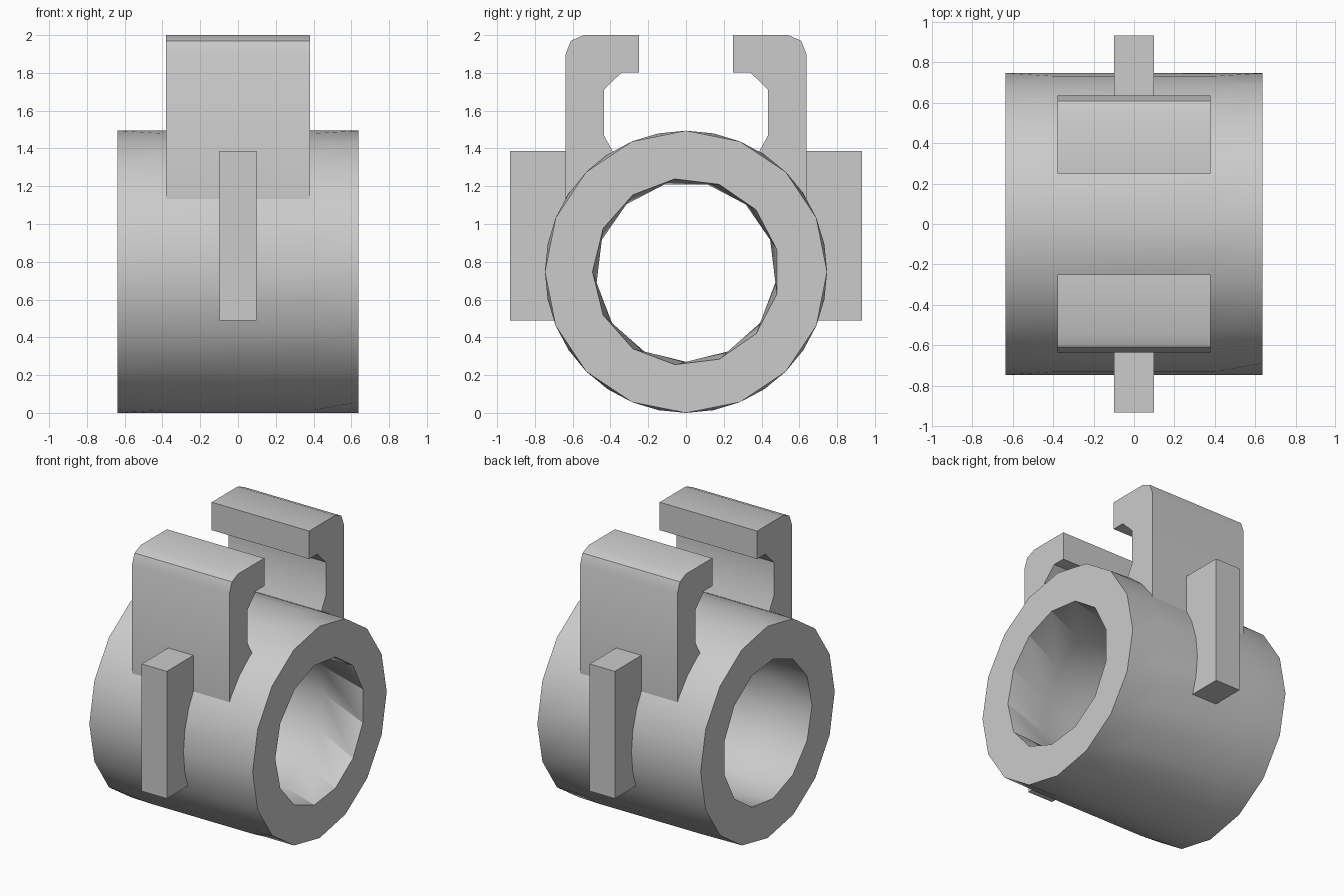
import bpy, bmesh, math

if "Cube" in bpy.data.objects:
    bpy.data.objects.remove(bpy.data.objects["Cube"], do_unlink=True)

grey = bpy.data.materials.new("plain_grey")
grey.use_nodes = True
GREY = (0.6, 0.6, 0.6, 1)
grey.diffuse_color = GREY
grey.node_tree.nodes["Principled BSDF"].inputs["Base Color"].default_value = GREY

AXIS_Z = 0.747
HALF_LENGTH = 0.637


def finish(name, bm):
    bmesh.ops.recalc_face_normals(bm, faces=bm.faces)
    mesh = bpy.data.meshes.new(name)
    bm.to_mesh(mesh)
    bm.free()
    mesh.materials.append(grey)
    obj = bpy.data.objects.new(name, mesh)
    bpy.context.collection.objects.link(obj)
    bpy.ops.object.select_all(action='DESELECT')
    obj.select_set(True)
    bpy.context.view_layer.objects.active = obj
    bpy.ops.object.shade_smooth_by_angle(angle=math.radians(30))


def extrude_profile(name, points, half_width):
    """Profile in the y-z plane, extruded along x."""
    bm = bmesh.new()
    face = bm.faces.new([bm.verts.new((-half_width, y, z)) for y, z in points])
    ext = bmesh.ops.extrude_face_region(bm, geom=[face])
    moved = [v for v in ext["geom"] if isinstance(v, bmesh.types.BMVert)]
    bmesh.ops.translate(bm, verts=moved, vec=(2 * half_width, 0, 0))
    finish(name, bm)


def add_ring(bm, x, radius, sides, twist=0.0):
    """Ring around the tube axis; twist is a fraction of one step."""
    angles = [math.pi + math.tau * (k + twist) / sides for k in range(sides)]
    return [bm.verts.new((x, radius * math.cos(a), AXIS_Z + radius * math.sin(a)))
            for a in angles]


def join_rings(bm, a, b):
    """Triangle strip between two rings of any vertex counts."""
    i = j = 0
    na, nb = len(a), len(b)
    while i < na or j < nb:
        if j == nb or (i < na and (i + 1) / na <= (j + 1) / nb):
            bm.faces.new((a[i], a[(i + 1) % na], b[j % nb]))
            i += 1
        else:
            bm.faces.new((a[i % na], b[(j + 1) % nb], b[j]))
            j += 1


# Hollow tube lying along x: coarse rims, rounder middle, faceted bore
bm = bmesh.new()
outer = [add_ring(bm, x, 0.747, n) for x, n in
         ((-HALF_LENGTH, 16), (-0.4, 32), (0.4, 32), (HALF_LENGTH, 16))]
bore = [add_ring(bm, HALF_LENGTH * (i - 2) / 2, 0.495, 13, 0.5 * (i % 2))
        for i in range(5)]
for wall in (outer, bore):
    for a, b in zip(wall, wall[1:]):
        join_rings(bm, a, b)
for end in (0, -1):
    join_rings(bm, outer[end], bore[end])
finish("tube", bm)

# Hooked clamp arm, from the outer foot up over the lip and back down
arm = [(0.637, 1.10), (0.637, 1.90), (0.61, 1.97), (0.54, 2.0), (0.25, 2.0),
       (0.25, 1.803), (0.34, 1.803), (0.435, 1.71), (0.435, 1.47),
       (0.385, 1.38), (0.37, 1.30), (0.50, 1.12)]
# Upright side fin
fin = [(0.6, 0.49), (0.933, 0.49), (0.933, 1.387), (0.6, 1.387)]

for label, s in (("front", -1), ("back", 1)):
    extrude_profile(label + "_clamp_arm", [(s * y, z) for y, z in arm], 0.38)
    extrude_profile(label + "_fin", [(s * y, z) for y, z in fin], 0.098)
